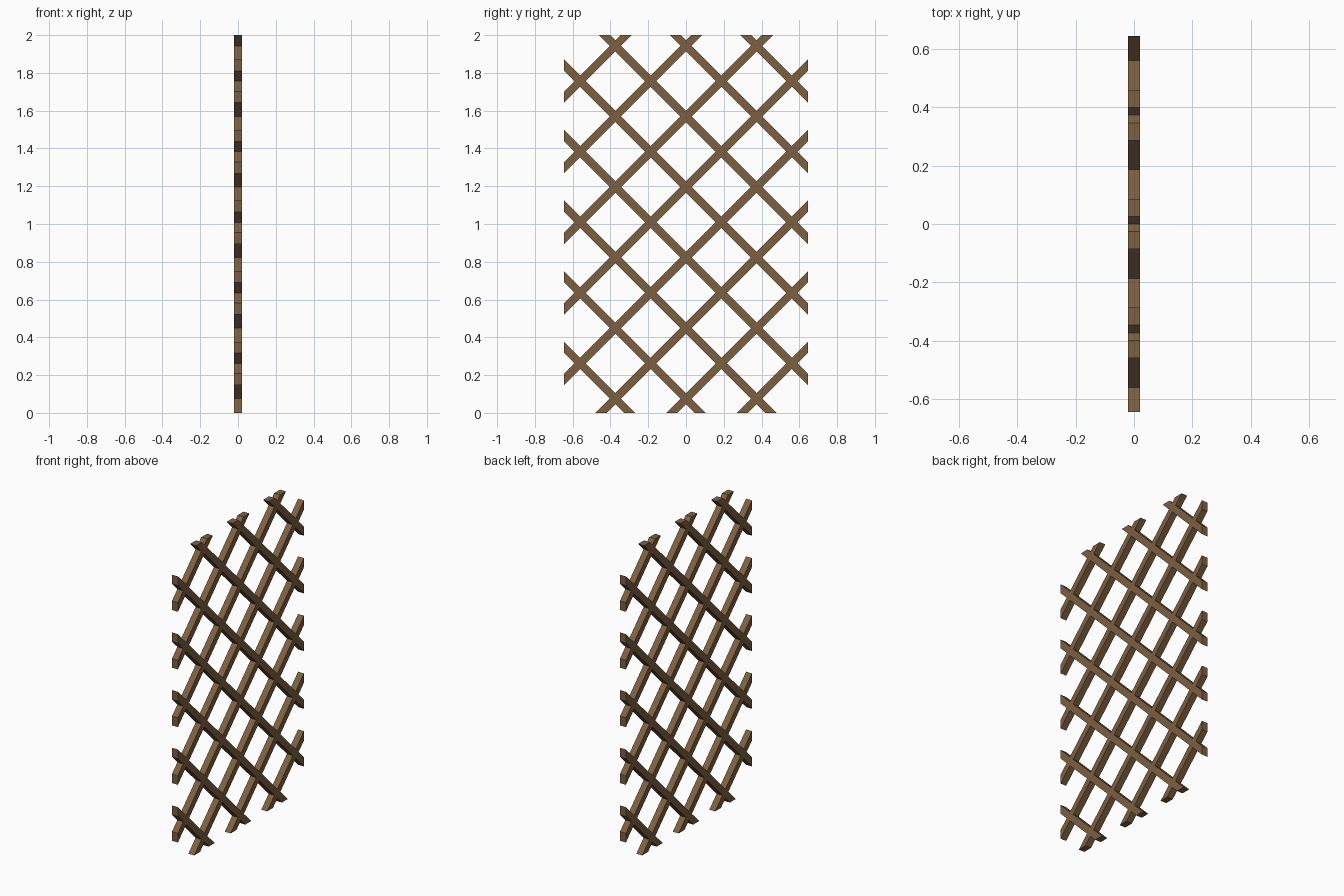
import bpy, bmesh
from mathutils import Vector

if "Cube" in bpy.data.objects:
    bpy.data.objects.remove(bpy.data.objects["Cube"])

HALF_Y, HEIGHT = 0.645, 2.0     # panel outline
HALF_X = 0.021                  # slat half thickness
HALF_V = 0.03                   # half of slat width measured vertically
PITCH, START = 0.3737, 0.075    # vertical spacing and first crossing on the centre line

wood = bpy.data.materials.new("brown_wood")
wood.diffuse_color = (0.205, 0.117, 0.053, 1)
wood.use_nodes = True
wood.node_tree.nodes["Principled BSDF"].inputs["Base Color"].default_value = wood.diffuse_color


def slat(name, offset, slope):
    """Diagonal bar z = offset + slope * y, trimmed to the panel outline."""
    bm = bmesh.new()
    bmesh.ops.create_cube(bm, size=2)
    for v in bm.verts:
        y = v.co.y * 2
        v.co = (v.co.x * HALF_X, y, offset + slope * y + v.co.z * HALF_V)
    # trim to the four edges of the panel and cap each cut
    for co, no in (((0, HALF_Y, 0), (0, 1, 0)), ((0, -HALF_Y, 0), (0, -1, 0)),
                   ((0, 0, HEIGHT), (0, 0, 1)), ((0, 0, 0), (0, 0, -1))):
        geom = bm.verts[:] + bm.edges[:] + bm.faces[:]
        cut = bmesh.ops.bisect_plane(bm, geom=geom, plane_co=Vector(co),
                                     plane_no=Vector(no), clear_outer=True)
        edges = [e for e in cut["geom_cut"] if isinstance(e, bmesh.types.BMEdge)]
        if edges:
            bmesh.ops.holes_fill(bm, edges=edges, sides=0)
    bmesh.ops.recalc_face_normals(bm, faces=bm.faces[:])
    mesh = bpy.data.meshes.new(name)
    bm.to_mesh(mesh)
    bm.free()
    mesh.materials.append(wood)
    bpy.context.collection.objects.link(bpy.data.objects.new(name, mesh))


# two crossing sets of slats
for k in range(-1, 7):
    slat(f"rising_slat_{k + 2}", START + k * PITCH, 1)
    slat(f"falling_slat_{k + 2}", START + k * PITCH, -1)
